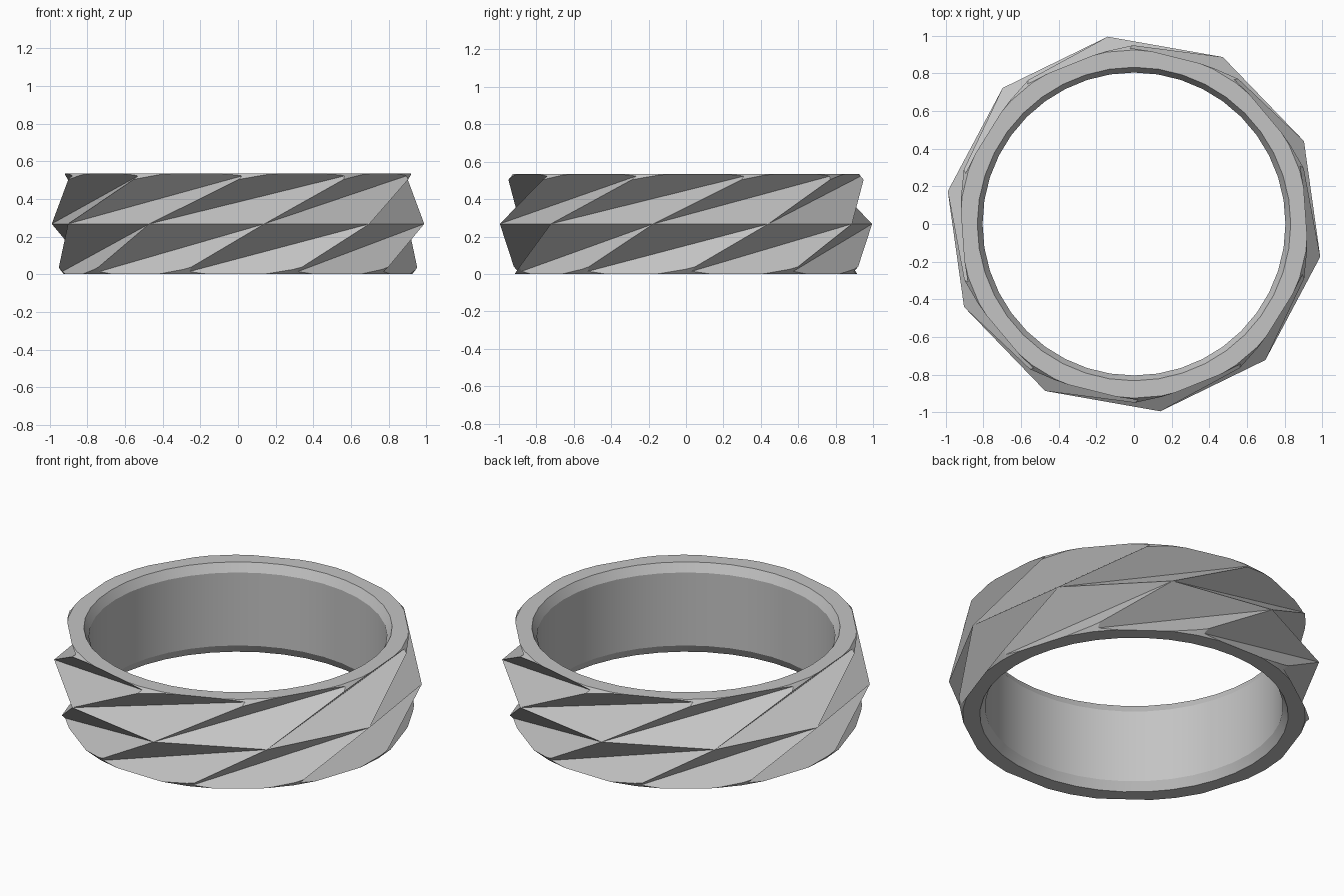
import bpy, bmesh, math

cube = bpy.data.objects.get("Cube")
if cube:
    bpy.data.objects.remove(cube, do_unlink=True)

SIDES = 10
STEP = math.tau / SIDES
HEIGHT = 0.535
MID = HEIGHT / 2

# Single metal colour
metal = bpy.data.materials.new("silver_grey")
metal.use_nodes = True
colour = (0.55, 0.55, 0.55, 1)
metal.diffuse_color = colour
metal.node_tree.nodes["Principled BSDF"].inputs["Base Color"].default_value = colour


def ring(bm, radius, z, degrees, count):
    start = math.radians(degrees)
    return [bm.verts.new((radius * math.cos(start + i * math.tau / count),
                          radius * math.sin(start + i * math.tau / count), z))
            for i in range(count)]


def finish(bm, name):
    bmesh.ops.recalc_face_normals(bm, faces=bm.faces)
    mesh = bpy.data.meshes.new(name)
    bm.to_mesh(mesh)
    bm.free()
    mesh.materials.append(metal)
    obj = bpy.data.objects.new(name, mesh)
    bpy.context.collection.objects.link(obj)
    return obj


# Twisted faceted body: two bands of long triangles around a sharp waist
bm = bmesh.new()
waist = ring(bm, 1.005, MID, 26, SIDES)
top = ring(bm, 0.96, HEIGHT, 26 + 68, SIDES)
bottom = ring(bm, 0.96, 0, 26 - 63, SIDES)
for i in range(SIDES):
    j = (i + 1) % SIDES
    bm.faces.new((waist[i], waist[j], top[i]))
    bm.faces.new((waist[j], top[j], top[i]))
    bm.faces.new((waist[j], waist[i], bottom[j]))
    bm.faces.new((waist[i], bottom[i], bottom[j]))
bm.faces.new(top)
bm.faces.new(bottom[::-1])
band = finish(bm, "faceted_ring")

# Turned envelope: chamfered bore inside, conical trim on the outer tips
profile = [(0.805, 0.05), (0.833, 0), (0.925, 0), (1.14, MID),
           (0.925, HEIGHT), (0.833, HEIGHT), (0.805, HEIGHT - 0.05)]
bm = bmesh.new()
loops = [ring(bm, r, z, 0, 40) for r, z in profile]
for a, b in zip(loops, loops[1:] + loops[:1]):
    for i in range(40):
        j = (i + 1) % 40
        bm.faces.new((a[i], a[j], b[j], b[i]))
envelope = finish(bm, "envelope_cutter")
envelope.hide_render = True

# Keep what lies inside both shapes
trim = band.modifiers.new("trim", 'BOOLEAN')
trim.operation = 'INTERSECT'
trim.solver = 'EXACT'
trim.object = envelope
bpy.ops.object.select_all(action='DESELECT')
bpy.context.view_layer.objects.active = band
band.select_set(True)
bpy.ops.object.modifier_apply(modifier="trim")
bpy.data.objects.remove(envelope, do_unlink=True)

# Smooth bore, crisp facets
bpy.ops.object.shade_smooth_by_angle(angle=math.radians(12))
